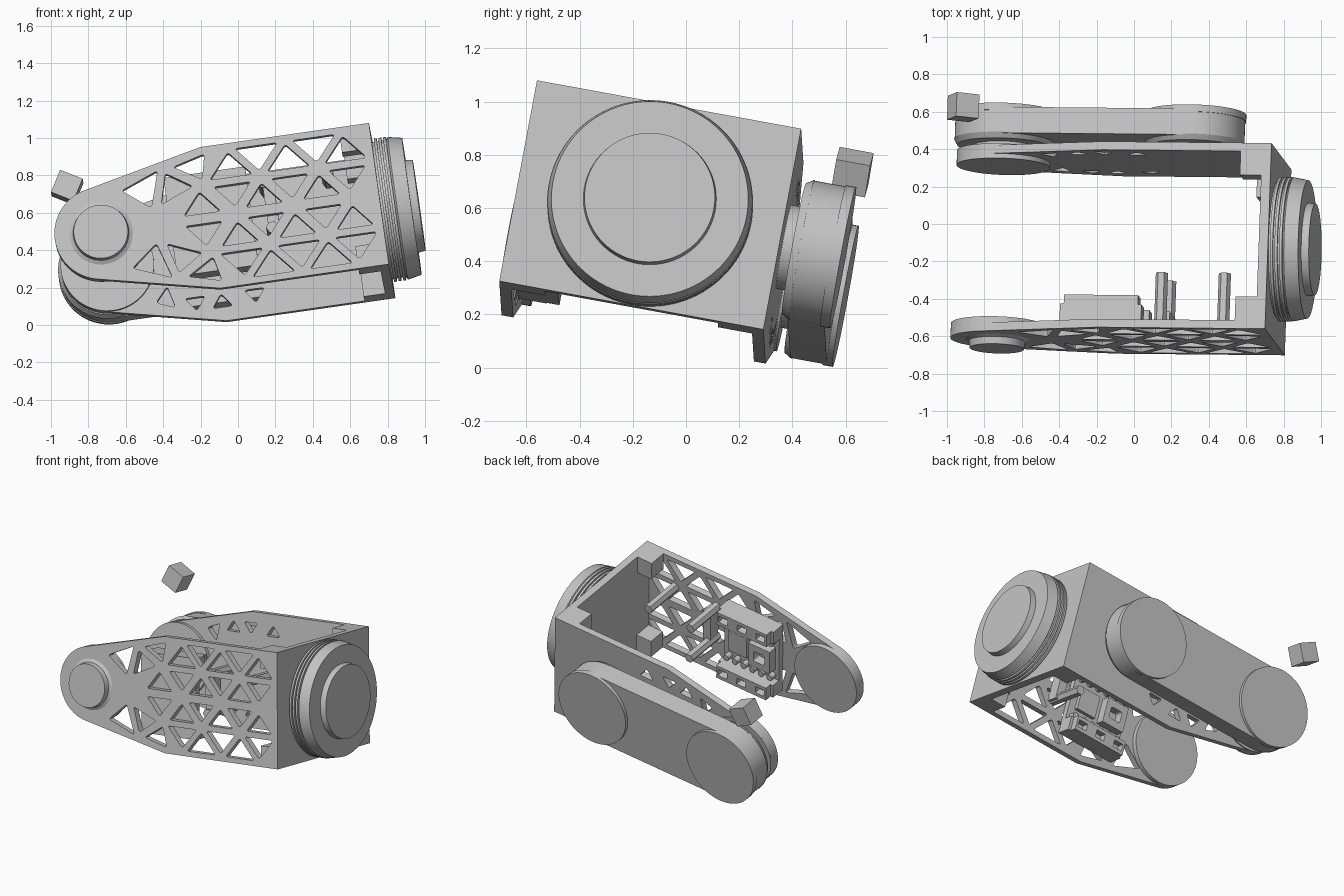
import bpy, bmesh, math
from mathutils import Matrix, Vector

if "Cube" in bpy.data.objects:
    bpy.data.objects.remove(bpy.data.objects["Cube"])

# One plain grey
grey = bpy.data.materials.new("plain grey")
grey.use_nodes = True
GREY = (0.55, 0.55, 0.55, 1)
grey.diffuse_color = GREY
grey.node_tree.nodes["Principled BSDF"].inputs["Base Color"].default_value = GREY

# Tilted frame of the assembly: x along the arms, y through the depth, z up the end plate
Y = Vector((0.035, 0.983, -0.18)).normalized()
X = Y.cross(Vector((-0.137, 0.183, 0.973))).normalized()
Z = X.cross(Y)
FRAME = Matrix((X, Y, Z)).transposed().to_4x4()
FRAME.translation = (0.70, -0.56, 1.08)

DEPTH, HEIGHT, WALL = 1.01, 0.775, 0.045
MID = -HEIGHT / 2
PIVOT = Vector((-1.5, MID))
R = 0.25
parts = []


def finish(name, mesh, matrix=FRAME):
    mesh.materials.clear()
    mesh.materials.append(grey)
    ob = bpy.data.objects.new(name, mesh)
    bpy.context.collection.objects.link(ob)
    ob.matrix_world = matrix
    parts.append(ob)
    return ob


def to_mesh(name, bm):
    bmesh.ops.recalc_face_normals(bm, faces=bm.faces)
    mesh = bpy.data.meshes.new(name)
    bm.to_mesh(mesh)
    bm.free()
    return mesh


def box(name, xs, ys, zs):
    bm = bmesh.new()
    bmesh.ops.create_cube(bm, size=1)
    for v in bm.verts:
        for i, (lo, hi) in enumerate((xs, ys, zs)):
            v.co[i] = lo if v.co[i] < 0 else hi
    return finish(name, to_mesh(name, bm))


def lathe(name, profile, centre, axis="Y", sides=72):
    """Solid of revolution from (radius, distance) pairs along a frame axis."""
    bm = bmesh.new()
    rings = []
    for r, d in profile:
        ring = []
        for i in range(sides):
            t = math.tau * i / sides
            u, v = r * math.cos(t), r * math.sin(t)
            co = (u, d, v) if axis == "Y" else (d, u, v)
            ring.append(bm.verts.new(Vector(co) + Vector(centre)))
        rings.append(ring)
    for lo, hi in zip(rings, rings[1:]):
        for i in range(sides):
            j = (i + 1) % sides
            bm.faces.new((lo[i], lo[j], hi[j], hi[i]))
    bm.faces.new(rings[0])
    bm.faces.new(rings[-1])
    return finish(name, to_mesh(name, bm))


def panel(name, loops, near, far):
    """Flat plate with holes: the first loop is the outline, the others are cut out."""
    curve = bpy.data.curves.new(name, "CURVE")
    curve.dimensions = "2D"
    curve.fill_mode = "BOTH"
    curve.extrude = (far - near) / 2
    for loop in loops:
        spline = curve.splines.new("POLY")
        spline.points.add(len(loop) - 1)
        for point, (a, c) in zip(spline.points, loop):
            point.co = (a, c, 0, 1)
        spline.use_cyclic_u = True
    temp = bpy.data.objects.new(name + "_curve", curve)
    bpy.context.collection.objects.link(temp)
    dg = bpy.context.evaluated_depsgraph_get()
    mesh = bpy.data.meshes.new_from_object(temp.evaluated_get(dg))
    bpy.data.objects.remove(temp)
    bm = bmesh.new()
    bm.from_mesh(mesh)
    bmesh.ops.remove_doubles(bm, verts=bm.verts, dist=1e-5)
    mesh = to_mesh(name, bm)
    place = Matrix.Translation((0, (near + far) / 2, 0)) @ Matrix.Rotation(math.pi / 2, 4, "X")
    return finish(name, mesh, FRAME @ place)


def arc(centre, r, start, end, n=40):
    angles = [math.radians(start + (end - start) * i / n) for i in range(n + 1)]
    return [(centre[0] + r * math.cos(t), centre[1] + r * math.sin(t)) for t in angles]


def rounded(points, r=0.018):
    pts = [Vector(p) for p in points]
    out = []
    for i, p in enumerate(pts):
        a = p + (pts[i - 1] - p).normalized() * r
        b = p + (pts[(i + 1) % len(pts)] - p).normalized() * r
        for t in (0, 0.25, 0.5, 0.75, 1):
            out.append(a * (1 - t) ** 2 + p * 2 * t * (1 - t) + b * t * t)
    return out


def mirrored(loops):
    return loops + [[(a, 2 * MID - c) for a, c in loop] for loop in loops]


# Side arms: tapered outline ending in a round pivot
outline = [(0, 0), (-0.91, 0)] + arc(PIVOT, R, 102.6, 257.4) + [(-0.91, -HEIGHT), (0, -HEIGHT)]


def triangle(a, top, bottom, up, half=0.115):
    flat, tip = (bottom, top) if up else (top, bottom)
    return rounded([(a - half, flat), (a + half, flat), (a, tip)])


truss = [
    rounded([(-1.36, -0.175), (-1.155, -0.094), (-1.215, -0.29)]),
    rounded([(-1.116, -0.115), (-1.16, -0.28), (-0.98, -0.205)]),
    rounded([(-1.07, -0.087), (-0.895, -0.04), (-0.925, -0.175)]),
]
PITCH = 0.31
for k in range(3):
    a = -0.15 - k * PITCH
    truss.append(triangle(a, -0.05, -0.185, True))
    truss.append(triangle(a, -0.225, -0.345, False, 0.1))
for k in range(2):
    a = -0.305 - k * PITCH
    truss.append(triangle(a, -0.035, -0.17, False))
    truss.append(triangle(a, -0.24, -0.36, True, 0.1))
truss.append(triangle(-0.95, -0.24, -0.36, True, 0.1))
panel("front_arm", [outline] + mirrored(truss), 0, WALL)

small = [triangle(a, -0.075, -0.15, k % 2 == 0, 0.055)
         for k, a in enumerate((-0.74, -0.92, -1.06))]
small.append(rounded([(-1.27, -0.15), (-1.17, -0.11), (-1.2, -0.23)]))
panel("back_arm", [outline] + mirrored(small), DEPTH - WALL, DEPTH)

# Pivot discs
hub = (PIVOT.x, 0, PIVOT.y)
lathe("front_pivot_disc", [(R, 0), (R, 0.08)], hub)
lathe("front_pivot_cap", [(0.17, 0), (0.15, -0.012), (0.145, -0.05)], hub)
lathe("back_pivot_disc", [(R, 0.94), (R, 1.02)], hub)
lathe("back_pivot_shaft", [(0.16, 1.0), (0.16, 1.08)], hub)

# End plate with inner corner blocks
box("end_plate", (-0.05, 0), (0, DEPTH), (-HEIGHT, 0))
for side, ys in (("front", (WALL, 0.175)), ("back", (DEPTH - 0.175, DEPTH - WALL))):
    for level, zs in (("top", (-0.13, 0)), ("bottom", (-HEIGHT, 0.13 - HEIGHT))):
        box(f"{side}_{level}_corner_block", (-0.165, -0.05), ys, zs)

# Large grooved drum on the end plate
profile = [(0.37, 0)]
for k in range(3):
    d = 0.01 + 0.025 * k
    profile += [(0.37, d), (0.387, d), (0.387, d + 0.015), (0.37, d + 0.015)]
profile += [(0.385, 0.085), (0.37, 0.16), (0.25, 0.16), (0.245, 0.2)]
lathe("end_drum", profile, (0, DEPTH / 2, MID), "X", 96)

# Long drive housing behind the back arm
far_end = Vector((-0.47, MID))
body = arc(PIVOT, 0.265, 90, 270) + arc(far_end, 0.265, -90, 90)
panel("drive_housing", [body], 1.075, 1.216)
for name, p in (("pivot", PIVOT), ("inner", far_end)):
    centre = (p.x, 0, p.y)
    lathe(f"{name}_housing_front_cap", [(0.25, 1.05), (0.268, 1.08)], centre)
    lathe(f"{name}_housing_back_cap", [(0.27, 1.2), (0.27, 1.238)], centre)
lathe("housing_mount", [(0.16, 1.0), (0.16, 1.08)], (far_end.x, 0, far_end.y))

# Electronics module on the inside of the front arm
left, right = -1.13, -0.69
box("module_board", (left, right), (WALL, 0.085), (-0.67, -0.13))


def rect(x0, x1, z0, z1):
    return [(x0, z0), (x1, z0), (x1, z1), (x0, z1)]


for name, z0, inward in (("top", -0.23, -1), ("bottom", -0.67, 1)):
    z1 = z0 + 0.1
    box(f"module_{name}_bar", (left, right), (0.085, 0.15), (z0, z1))
    windows = [rect(a - 0.035, a + 0.035, z0 + 0.025, z1 - 0.025) for a in (-1.06, -0.91, -0.76)]
    panel(f"module_{name}_face", [rect(left + 0.02, right - 0.02, z0, z1)] + windows, 0.15, 0.2)
    # Row of terminals beside the bar
    edge = z1 if inward > 0 else z0
    for k in range(6):
        a = left + 0.045 + 0.07 * k
        lathe(f"module_{name}_terminal_{k}", [(0.022, 0.08), (0.022, 0.13)],
              (a, 0, edge + 0.03 * inward), sides=16)
frame = [rect(-1.1, -0.93, -0.49, -0.31), rounded(rect(-1.06, -0.97, -0.44, -0.36))]
panel("module_socket", frame, 0.085, 0.15)
box("module_chip", (-0.89, -0.74), (0.085, 0.115), (-0.48, -0.32))
box("module_bracket", (-0.61, -0.55), (WALL, 0.13), (-0.5, -0.23))

# Standoff rods reaching inward
for k, (a, c, tip) in enumerate(((-0.26, -0.23, 0.34), (-0.6, -0.23, 0.34), (-0.59, -0.48, 0.34))):
    lathe(f"standoff_rod_{k}", [(0.033, 0.03), (0.033, tip)], (a, 0, c), sides=6)

# Loose cube near the pivot
bm = bmesh.new()
bmesh.ops.create_cube(bm, size=0.13)
turn = FRAME.to_3x3().to_4x4() @ Matrix.Rotation(math.radians(30), 4, "Y")
finish("loose_cube", to_mesh("loose_cube", bm), Matrix.Translation((-0.913, 0.625, 0.735)) @ turn)

# Smooth round walls, keep edges sharp
bpy.ops.object.select_all(action="DESELECT")
for ob in parts:
    ob.select_set(True)
bpy.context.view_layer.objects.active = parts[0]
bpy.ops.object.shade_smooth_by_angle(angle=math.radians(30))
